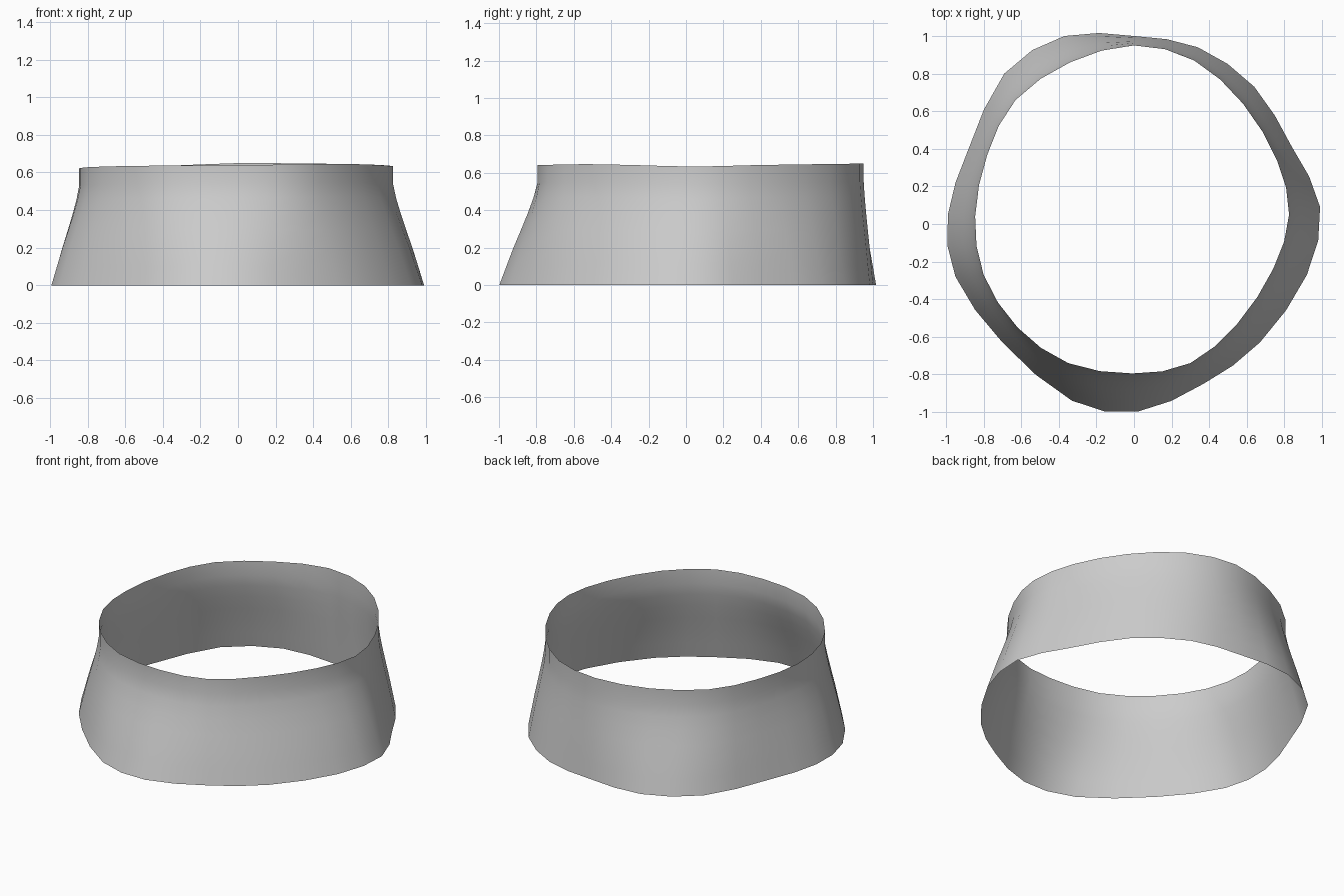
import bpy
import math

if "Cube" in bpy.data.objects:
    bpy.data.objects.remove(bpy.data.objects["Cube"])

# Every second corner of the two rims, clockwise from the back (+y)
bottom = [(0, 1.0), (.34, .94), (.64, .73), (.84, .41), (.99, .09), (.92, -.27),
          (.67, -.63), (.37, -.85), (.02, -.998), (-.33, -.94), (-.70, -.63),
          (-.95, -.28), (-.99, .05), (-.88, .40), (-.69, .80), (-.37, 1.0)]
top = [(0, .95), (.32, .87), (.58, .64), (.76, .34), (.825, .05), (.74, -.24),
       (.55, -.53), (.30, -.74), (-.01, -.795), (-.35, -.74), (-.62, -.55),
       (-.80, -.27), (-.845, .04), (-.78, .37), (-.63, .66), (-.34, .86)]
# Slightly wavy height of the upper rim at the same corners
rim_z = [.65, .648, .645, .64, .633, .64, .646, .642, .64, .637, .634,
         .628, .622, .628, .632, .637]
# Wall profile: height as a share of the rim, blend from bottom to top outline
profile = [(0, 0), (.16, .19), (.31, .37), (.46, .57), (.60, .75),
           (.73, .90), (.85, 1), (1, 1)]


def refine(points):
    """Insert a smooth midpoint between neighbours of a closed loop."""
    n, out = len(points), []
    for i, p in enumerate(points):
        a, q, b = points[i - 1], points[(i + 1) % n], points[(i + 2) % n]
        out.append(p)
        out.append(tuple((9 * (u + v) - s - t) / 16
                         for s, u, v, t in zip(a, p, q, b)))
    return out


lower = refine(bottom)
upper = refine([(x, y, z) for (x, y), z in zip(top, rim_z)])
n = len(lower)

# Open flared band, lofted between the two outlines
verts, faces = [], []
for h, t in profile:
    for (x0, y0), (x1, y1, z1) in zip(lower, upper):
        verts.append((x0 + (x1 - x0) * t, y0 + (y1 - y0) * t, z1 * h))
for k in range(len(profile) - 1):
    for i in range(n):
        j = (i + 1) % n
        faces.append((k * n + j, k * n + i, (k + 1) * n + i, (k + 1) * n + j))

mesh = bpy.data.meshes.new("flared_band")
mesh.from_pydata(verts, [], faces)
mesh.update()
band = bpy.data.objects.new("flared_band", mesh)
bpy.context.collection.objects.link(band)
bpy.context.view_layer.objects.active = band
band.select_set(True)
bpy.ops.object.shade_smooth_by_angle(angle=math.radians(40))
